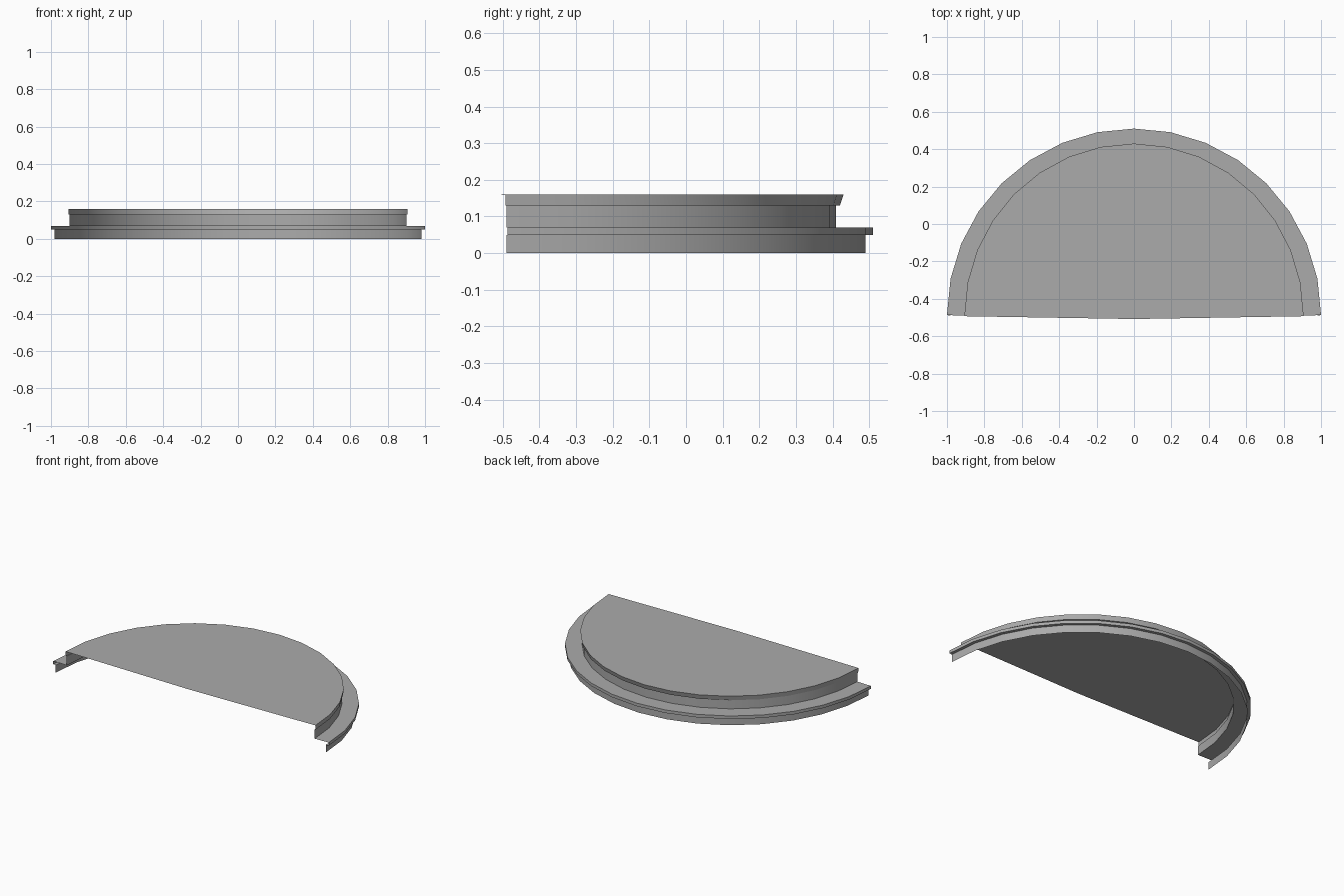
import bpy, bmesh, math

if "Cube" in bpy.data.objects:
    bpy.data.objects.remove(bpy.data.objects["Cube"])

SEGMENTS = 16
CENTRE_Y = -0.49

# Stepped profile: half-width, depth, height, end shift in y
PROFILE = [
    (0.98, 0.98, 0.00, 0.0),
    (0.98, 0.98, 0.05, 0.0),
    (1.00, 1.00, 0.05, 0.003),
    (1.00, 1.00, 0.07, 0.003),
    (0.90, 0.90, 0.07, 0.0),
    (0.90, 0.90, 0.13, 0.0),
    (0.905, 0.91, 0.13, -0.002),
    (0.907, 0.92, 0.16, -0.003),
]


def add_arc(bm, rx, ry, z, shift):
    verts = []
    for i in range(SEGMENTS + 1):
        a = math.pi * i / SEGMENTS
        s = math.sin(a)
        y = CENTRE_Y + ry * s + shift * (1 - s)
        verts.append(bm.verts.new((rx * math.cos(a), y, z)))
    return verts


# Half-round steps: open-backed shell swept along the arc
bm = bmesh.new()
rings = [add_arc(bm, *p) for p in PROFILE]
for lower, upper in zip(rings, rings[1:]):
    for i in range(SEGMENTS):
        bm.faces.new((lower[i], lower[i + 1], upper[i + 1], upper[i]))

# Top tread, fanned from the slightly bowed middle of the straight edge
middle = bm.verts.new((0, -0.508, 0.159))
top = rings[-1]
for i in range(SEGMENTS):
    bm.faces.new((middle, top[i], top[i + 1]))

mesh = bpy.data.meshes.new("half_round_steps")
bm.to_mesh(mesh)
bm.free()
steps = bpy.data.objects.new("half_round_steps", mesh)
bpy.context.collection.objects.link(steps)

# Dark grey stone
stone = bpy.data.materials.new("dark_grey")
stone.diffuse_color = (0.41, 0.41, 0.41, 1)
stone.use_nodes = True
stone.node_tree.nodes["Principled BSDF"].inputs["Base Color"].default_value = stone.diffuse_color
mesh.materials.append(stone)

# Smooth round the curve, crisp at the step edges
bpy.context.view_layer.objects.active = steps
steps.select_set(True)
bpy.ops.object.shade_smooth_by_angle(angle=math.radians(30))
